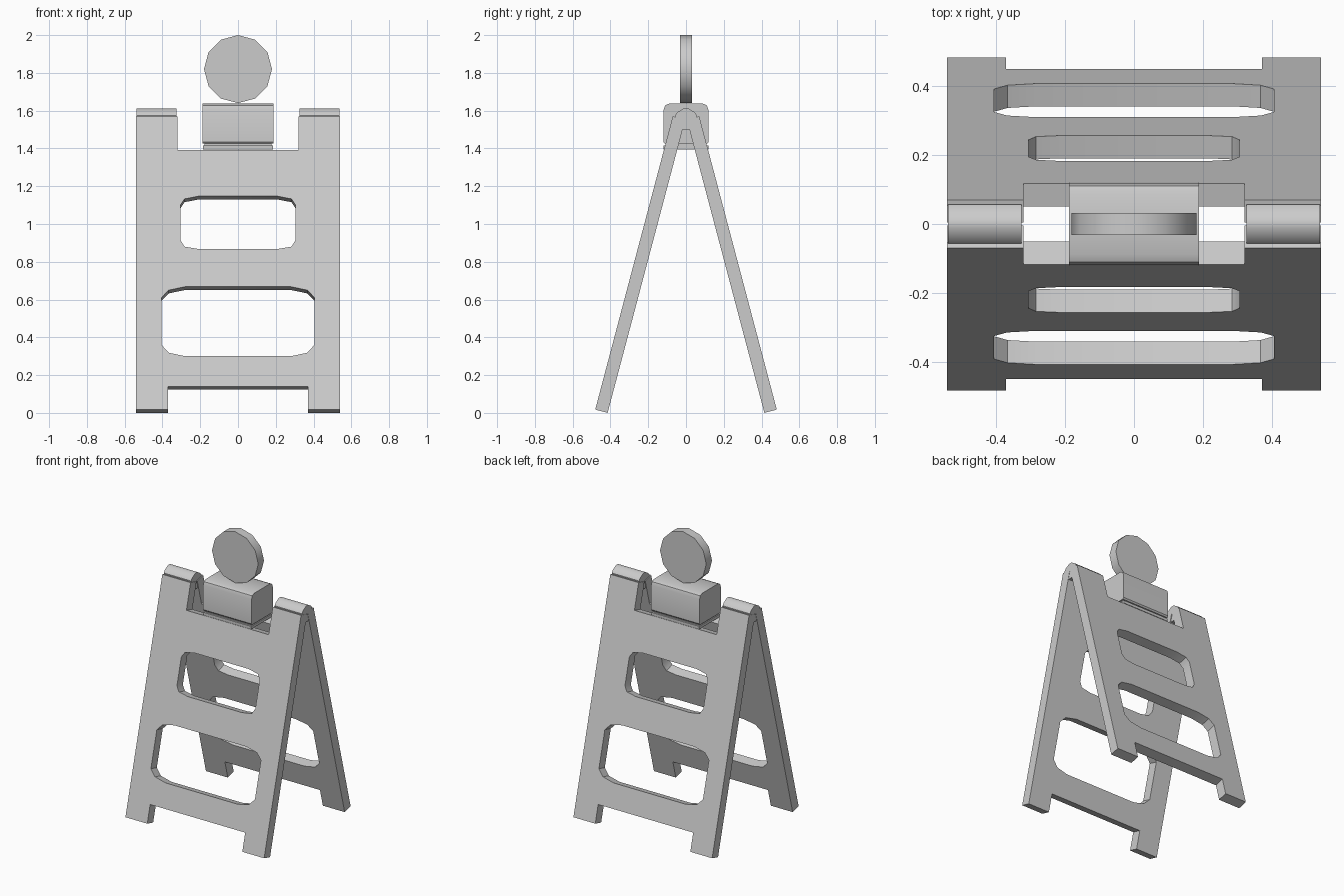
import bpy, bmesh, math
from mathutils import Vector, Matrix

if "Cube" in bpy.data.objects:
    bpy.data.objects.remove(bpy.data.objects["Cube"])

TILT = math.atan(0.2645)      # lean of each panel
THICK = 0.068


def finish(name, bm, angle=35):
    bmesh.ops.recalc_face_normals(bm, faces=bm.faces[:])
    mesh = bpy.data.meshes.new(name)
    bm.to_mesh(mesh)
    bm.free()
    ob = bpy.data.objects.new(name, mesh)
    bpy.context.collection.objects.link(ob)
    bpy.ops.object.select_all(action='DESELECT')
    ob.select_set(True)
    bpy.context.view_layer.objects.active = ob
    bpy.ops.object.shade_smooth_by_angle(angle=math.radians(angle))
    return ob


def mirrored(half):
    """Close a right-hand half outline with its left-hand reflection."""
    return half + [(-x, z) for x, z in reversed(half)]


def panel(name, loops, turn):
    """Leaning board from an outline and holes, given as (x, z) on its outer face."""
    bm = bmesh.new()
    edges = []
    for loop in loops:
        vs = [bm.verts.new((x, -(0.48 - math.tan(TILT) * (z - 0.02)), z)) for x, z in loop]
        edges += [bm.edges.new((vs[i - 1], vs[i])) for i in range(len(vs))]
    inward = Vector((0, math.cos(TILT), -math.sin(TILT)))
    bmesh.ops.triangle_fill(bm, edges=edges, use_beauty=True, normal=-inward)
    ext = bmesh.ops.extrude_face_region(bm, geom=bm.faces[:])
    moved = [g for g in ext['geom'] if isinstance(g, bmesh.types.BMVert)]
    bmesh.ops.translate(bm, verts=moved, vec=inward * THICK)
    bmesh.ops.rotate(bm, verts=bm.verts[:], cent=(0, 0, 0), matrix=Matrix.Rotation(turn, 3, 'Z'))
    return finish(name, bm)


def prism(name, half, x0, x1):
    """Extrude a symmetric (y, z) profile along x."""
    bm = bmesh.new()
    face = bm.faces.new([bm.verts.new((x0, y, z)) for y, z in mirrored(half)])
    ext = bmesh.ops.extrude_face_region(bm, geom=[face])
    moved = [g for g in ext['geom'] if isinstance(g, bmesh.types.BMVert)]
    bmesh.ops.translate(bm, verts=moved, vec=(x1 - x0, 0, 0))
    return finish(name, bm)


# A-frame boards: feet, top notch and two rounded openings
outline = mirrored([(0.37, 0.14), (0.37, 0.0175), (0.54, 0.0175), (0.54, 1.57),
                    (0.32, 1.57), (0.32, 1.393)])
upper_hole = mirrored([(0.21, 0.868), (0.283, 0.88), (0.305, 0.915),
                       (0.305, 1.10), (0.283, 1.133), (0.21, 1.147)])
lower_hole = mirrored([(0.28, 0.30), (0.365, 0.318), (0.405, 0.36),
                       (0.405, 0.61), (0.367, 0.65), (0.28, 0.668)])
for name, turn in (("front_panel", 0), ("back_panel", math.pi)):
    panel(name, [outline, upper_hole, lower_hole], turn)

# Hinge caps across the top of each arm
cap = [(0.02, 1.50), (0.055, 1.55), (0.057, 1.575), (0.045, 1.592), (0.012, 1.612)]
prism("hinge_cap_left", cap, -0.538, -0.325)
prism("hinge_cap_right", cap, 0.325, 0.538)

# Warning light: base plate, neck, battery box
prism("light_base_plate", [(0.118, 1.395), (0.118, 1.415)], -0.185, 0.185)
prism("light_neck", [(0.106, 1.41), (0.106, 1.435)], -0.178, 0.178)
prism("battery_box", [(0.112, 1.425), (0.12, 1.435), (0.118, 1.605), (0.11, 1.628), (0.088, 1.638)],
      -0.188, 0.188)

# Twelve-sided lens disc
bm = bmesh.new()
bmesh.ops.create_cone(bm, cap_ends=True, segments=12, radius1=0.18, radius2=0.18, depth=0.064,
                      matrix=Matrix.Translation((0, 0, 1.82)) @ Matrix.Rotation(math.pi / 2, 4, 'X'))
finish("lens", bm)
